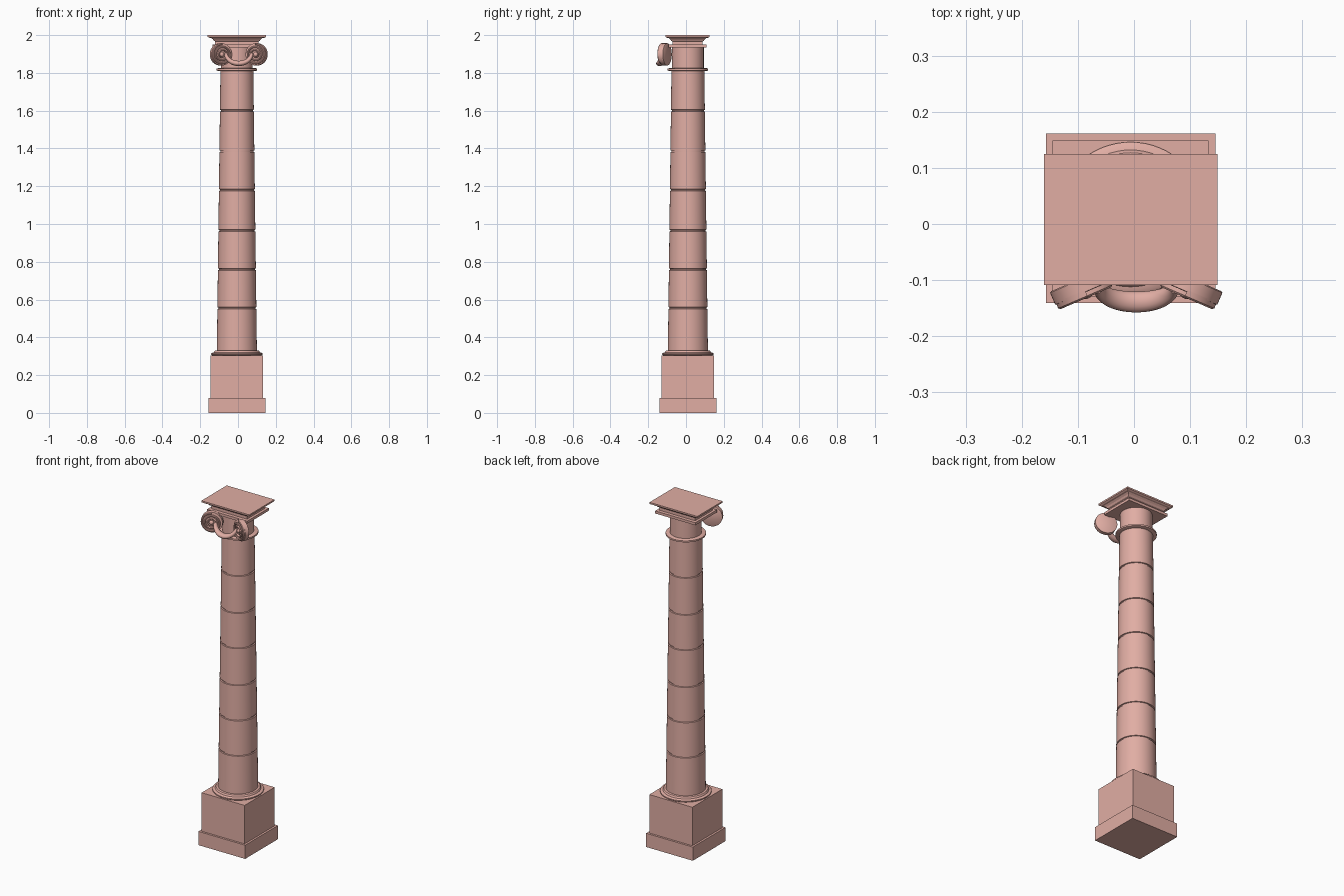
import bpy, bmesh, math
from mathutils import Vector

if "Cube" in bpy.data.objects:
    bpy.data.objects.remove(bpy.data.objects["Cube"])

CX, CY = -0.006, 0.010      # column axis
VX = 0.004                  # centre line of the scrolls

stone = bpy.data.materials.new("pink_stone")
stone.diffuse_color = (0.75, 0.42, 0.37, 1)
stone.use_nodes = True
stone.node_tree.nodes["Principled BSDF"].inputs["Base Color"].default_value = stone.diffuse_color


def finish(name, bm, smooth=None):
    bmesh.ops.recalc_face_normals(bm, faces=bm.faces)
    me = bpy.data.meshes.new(name)
    bm.to_mesh(me)
    bm.free()
    ob = bpy.data.objects.new(name, me)
    bpy.context.collection.objects.link(ob)
    me.materials.append(stone)
    if smooth:
        bpy.ops.object.select_all(action='DESELECT')
        ob.select_set(True)
        bpy.context.view_layer.objects.active = ob
        bpy.ops.object.shade_smooth_by_angle(angle=math.radians(smooth))
    return ob


def loft(name, rings, smooth=None):
    """Join closed rings of points into a capped solid."""
    bm = bmesh.new()
    loops = [[bm.verts.new(p) for p in ring] for ring in rings]
    for a, b in zip(loops, loops[1:]):
        n = len(a)
        for i in range(n):
            bm.faces.new((a[i], a[(i + 1) % n], b[(i + 1) % n], b[i]))
    bm.faces.new(loops[0])
    bm.faces.new(loops[-1])
    return finish(name, bm, smooth)


def rect(z, hx, hy, cy=CY):
    return [(CX + sx * hx, cy + sy * hy, z)
            for sx, sy in ((-1, -1), (1, -1), (1, 1), (-1, 1))]


def circle(z, r, n=64):
    return [(CX + r * math.cos(math.tau * i / n),
             CY + r * math.sin(math.tau * i / n), z) for i in range(n)]


# Square pedestal
loft("plinth", [rect(0, .151, .151), rect(.08, .151, .151)])
loft("pedestal", [rect(.08, .139, .139), rect(.305, .139, .139)])

# Round base mouldings
base = [(.305, .131), (.309, .136), (.315, .136), (.318, .132), (.32, .122),
        (.325, .12), (.329, .117), (.331, .108)]
loft("base_moulding", [circle(z, r) for z, r in base], 35)

# Tapered shaft with drum joints
def shaft_r(z):
    return .106 + (.087 - .106) * (z - .33) / 1.48

profile = [(.33, shaft_r(.33))]
for z in (.555, .76, .965, 1.18, 1.385, 1.6):
    r = shaft_r(z)
    profile += [(z - .005, r), (z - .003, r - .005), (z + .003, r - .005), (z + .005, r)]
profile.append((1.812, shaft_r(1.812)))
loft("shaft", [circle(z, r) for z, r in profile], 35)

# Collar ring and neck
collar = [(1.81, .100), (1.813, .107), (1.822, .107), (1.825, .100)]
loft("collar", [circle(z, r) for z, r in collar], 50)
loft("neck", [circle(1.824, .084), circle(1.935, .084)], 35)

# Stepped abacus
abacus = [(1.935, .13, .1), (1.95, .13, .1), (1.95, .115, .08), (1.967, .115, .08),
          (1.970, .122, .086), (1.978, .127, .092), (1.985, .136, .1),
          (1.986, .146, .109), (1.991, .1545, .117), (2.0, .1545, .117)]
loft("abacus", [rect(z, hx, hy, .008) for z, hx, hy in abacus])

# Scrolls, turned inward; side = +1 right, -1 left
ANG = math.radians(23.4)
for side, label in ((1, "right"), (-1, "left")):
    def place(u, v, n):
        x = .093 + u * math.cos(ANG) - n * math.sin(ANG)
        y = -.114 - u * math.sin(ANG) - n * math.cos(ANG)
        return (VX + side * x, y, 1.898 + v)

    def disc(r, n, count=48):
        return [place(r * math.cos(math.tau * i / count),
                      r * math.sin(math.tau * i / count), n) for i in range(count)]

    loft("scroll_body_" + label,
         [disc(.056, -.018), disc(.059, -.016), disc(.059, .007), disc(.056, .008)], 40)
    # raised spiral band
    rings, steps, turns = [], 110, 2.75
    for i in range(steps + 1):
        t = i / steps
        a = math.pi / 2 - t * turns * math.tau
        r = .061 * (1 - t) + .014 * t
        w = .011 * (1 - t) + .006 * t
        rings.append([place(q * math.cos(a), q * math.sin(a), n) for q, n in
                      ((r, .004), (r, .015), (r - .3 * w, .018),
                       (r - .7 * w, .018), (r - w, .015), (r - w, .004))])
    loft("scroll_spiral_" + label, rings, 40)
    # centre eye
    eye = [(.012, .006), (.012, .014), (.009, .018), (.004, .02)]
    loft("scroll_eye_" + label, [disc(r, n, 20) for r, n in eye], 40)

# Hanging swag between the scrolls
rings = []
for i in range(37):
    a = math.pi * i / 36
    s = math.sin(a)
    c = Vector((VX - .068 * math.cos(a), -.112 - .027 * s, 1.904 - .054 * s))
    out = Vector((-math.cos(a), 0, -s))
    fwd = Vector((0, -1, 0))
    w, d = .008 + .006 * s, .012 + .007 * s
    rings.append([c + out * w * math.cos(b) + fwd * d * math.sin(b)
                  for b in (math.tau * k / 14 for k in range(14))])
loft("swag", rings, 50)
